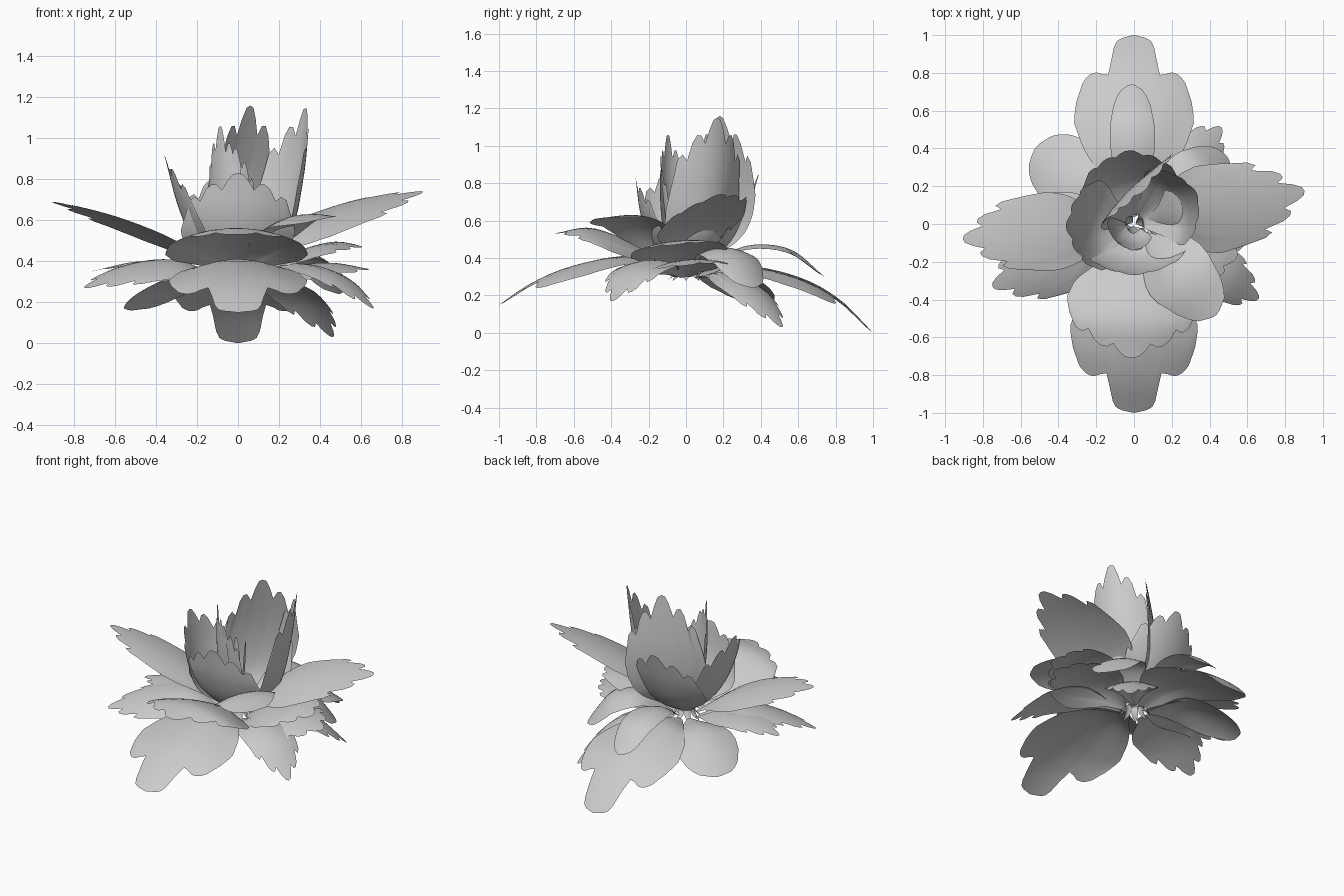
import bpy, math
from mathutils import Vector, Matrix

cube = bpy.data.objects.get("Cube")
if cube:
    bpy.data.objects.remove(cube)

# One soft grey for the whole flower
grey = bpy.data.materials.new("petal grey")
grey.use_nodes = True
grey.diffuse_color = (0.6, 0.6, 0.6, 1)
grey.node_tree.nodes["Principled BSDF"].inputs["Base Color"].default_value = (0.6, 0.6, 0.6, 1)

# Shapes: half-width from base to tip, and reach of the rim from midline to edge
SHAPES = {
    "leaf": ((.1, .35, .6, .85, 1, .95), (1, .99, .98, .95, .72, .73, .75, .74, .7, .58)),
    "round": ((.1, .35, .7, .92, 1, .98), (1, .99, .97, .95, .9, .82, .64)),
    "ruffle": ((.1, .28, .6, .88, 1, .95),
               (1, .99, .95, .88, .91, .9, .86, .76, .79, .75, .6)),
    "crown": ((.2, .52, .82, .96, 1, .94),
              (1, .99, .94, .87, .91, .91, .87, .78, .81, .78, .6)),
}


def lerp(values, t):
    x = min(max(t, 0), 1) * (len(values) - 1)
    i = min(int(x), len(values) - 2)
    return values[i] + (values[i + 1] - values[i]) * (x - i)


def curve(points, t):
    """Smooth curve through the (radius, height) points."""
    p = [Vector(q) for q in points]
    p = [2 * p[0] - p[1]] + p + [2 * p[-1] - p[-2]]
    x = min(max(t, 0), 1) * (len(points) - 1)
    i = min(int(x), len(points) - 2)
    f = x - i
    a, b, c, d = p[i:i + 4]
    return 0.5 * (2 * b + (c - a) * f + (2 * a - 5 * b + 4 * c - d) * f * f
                  + (3 * b - a - 3 * c + d) * f ** 3)


def petal(name, angle, path, half_width, shape="ruffle", cup=0.2, roll=0, sway=0,
          rows=14, half_cols=20):
    """Thin curved sheet that follows path outward, turned to the given angle."""
    widths, rim = SHAPES[shape]
    cols = 2 * half_cols + 1
    turn = Matrix.Rotation(math.radians(angle), 3, 'Z')
    verts, faces = [], []
    for r in range(rows + 1):
        u = r / rows
        w = half_width * lerp(widths, u)
        for c in range(cols):
            v = c / half_cols - 1
            t = u * lerp(rim, abs(v))
            pos = curve(path, t)
            tangent = (curve(path, t + .02) - curve(path, t - .02)).normalized()
            lift = cup * w * v * v + roll * w * v
            radius = pos.x - tangent.y * lift
            height = pos.y + tangent.x * lift
            verts.append(turn @ Vector((radius, v * w + sway * u, height)))
    for r in range(rows):
        for c in range(cols - 1):
            a = r * cols + c
            faces.append((a, a + 1, a + cols + 1, a + cols))
    mesh = bpy.data.meshes.new(name)
    mesh.from_pydata(verts, [], faces)
    mesh.materials.append(grey)
    mesh.shade_smooth()
    obj = bpy.data.objects.new(name, mesh)
    bpy.context.collection.objects.link(obj)


# Long three-lobed leaves, front and back
petal("front_leaf", -90, [(.08, .32), (.3, .41), (.6, .36), (.82, .27), (1, .15)], .34, "leaf", -.2)
petal("back_leaf", 90, [(.08, .3), (.3, .36), (.6, .3), (.82, .18), (1, 0)], .32, "leaf", -.2)

# Lower drooping petals
petal("back_small_petal", 91, [(.08, .32), (.3, .46), (.55, .45), (.74, .3)], .12, "round", -.2)
petal("lower_back_left_petal", 48, [(.08, .3), (.3, .32), (.5, .22), (.69, .03)], .17, "ruffle", -.25)
petal("lower_left_round_petal", 36, [(.08, .32), (.28, .45), (.46, .42), (.61, .24)], .17, "round", -.25)
petal("lower_back_right_petal", 142, [(.08, .3), (.3, .34), (.5, .27), (.66, .16)], .2, "round", -.2)
petal("lower_front_right_petal", 204, [(.08, .3), (.3, .4), (.55, .37), (.82, .27)], .2, "ruffle", -.2, -.2)
petal("lower_front_left_petal", -31, [(.08, .3), (.3, .39), (.55, .34), (.77, .17)], .17, "ruffle", -.2)
petal("lower_left_petal", 0, [(.08, .3), (.25, .37), (.45, .39), (.64, .36)], .25, "ruffle", -.2, .1)

# Middle spreading petals
petal("middle_left_petal", -6, [(.08, .32), (.25, .43), (.45, .49), (.61, .47)], .26, "ruffle", -.15, .1)
petal("middle_right_petal", 178, [(.08, .3), (.25, .38), (.48, .4), (.72, .35)], .16, "ruffle", -.15)
petal("front_spread_petal", -91, [(.08, .34), (.25, .46), (.5, .56), (.71, .53)], .35, "ruffle", -.25)
petal("front_left_spread_petal", -48, [(.08, .36), (.22, .52), (.4, .62), (.65, .61)], .19, "round",
      -.2, .15)
petal("right_wing_petal", 185, [(.08, .34), (.3, .49), (.6, .61), (.91, .69)], .21, "ruffle", -.12, .12)
petal("left_wing_petal", 11, [(.08, .36), (.27, .54), (.57, .66), (.92, .74)], .24, "ruffle", -.12, .22)

# Upright cup of petals
petal("front_cup_petal", -90, [(.05, .34), (.17, .45), (.24, .62), (.27, .83)], .28, "crown", .3)
petal("back_cup_petal", 94, [(.05, .34), (.22, .45), (.32, .62), (.39, .85)], .26, "crown", .3)
petal("right_cup_petal", 182, [(.05, .34), (.2, .47), (.29, .66), (.36, .92)], .24, "crown", .3)
petal("left_cup_petal", 27, [(.05, .34), (.25, .5), (.33, .8), (.37, 1.15)], .22, "crown", .5)

# Tall inner petals, the largest one leaning across the heart
petal("inner_tall_petal", 135, [(.03, .35), (.13, .52), (.14, .8), (.085, 1.16)], .25, "crown", .1,
      0, -.17)
petal("inner_right_petal", 228, [(.03, .35), (.1, .52), (.13, .75), (.13, 1.06)], .12, "crown", .4)
petal("inner_front_petal", -95, [(.02, .35), (.09, .5), (.12, .7), (.14, .95)], .1, "crown", .4)

# Slender strips in the heart and short stubs under the petals
for i in range(3):
    petal(f"heart_strip_{i + 1}", i * 120 + 20, [(.01, .34), (.04, .55), (.05, .8)], .025,
          "round", .3, rows=6, half_cols=4)
for i in range(8):
    petal(f"base_stub_{i + 1}", i * 45, [(.1, .28), (.06, .32), (.04, .4)], .02, "round",
          rows=4, half_cols=4)
